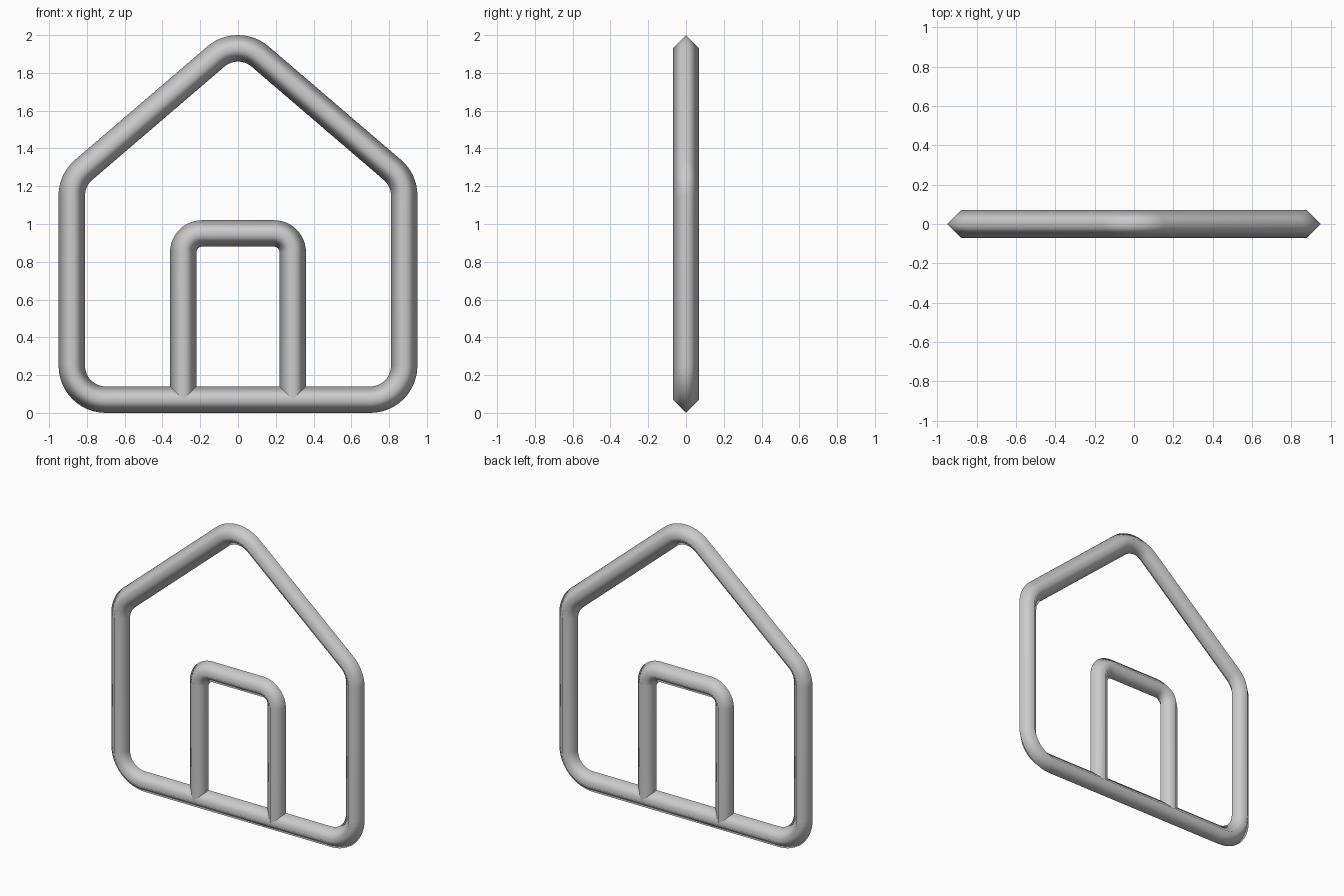
import bpy, bmesh, math

if "Cube" in bpy.data.objects:
    bpy.data.objects.remove(bpy.data.objects["Cube"])

R = 0.07          # half-width of the diamond-section tube
STEPS = 12        # segments per rounded corner

grey = bpy.data.materials.new("plain grey")
grey.diffuse_color = (0.6, 0.6, 0.6, 1)
grey.use_nodes = True
grey.node_tree.nodes["Principled BSDF"].inputs["Base Color"].default_value = grey.diffuse_color


def corner(cx, cz, r, a0, a1):
    """Rounded corner as (point, outward normal) pairs, angles in degrees."""
    out = []
    for i in range(STEPS + 1):
        a = math.radians(a0 + (a1 - a0) * i / STEPS)
        n = (math.cos(a), math.sin(a))
        out.append(((cx + r * n[0], cz + r * n[1]), n))
    return out


def tube(name, path, closed):
    """Sweep a four-sided diamond along a flat path in the xz plane."""
    bm = bmesh.new()
    rings = []
    for (x, z), (nx, nz) in path:
        rings.append([bm.verts.new((x + nx * u, v, z + nz * u))
                      for u, v in ((R, 0), (0, R), (-R, 0), (0, -R))])
    pairs = list(zip(rings, rings[1:]))
    if closed:
        pairs.append((rings[-1], rings[0]))
    for a, b in pairs:
        for k in range(4):
            j = (k + 1) % 4
            bm.faces.new((a[k], a[j], b[j], b[k]))
    bmesh.ops.recalc_face_normals(bm, faces=bm.faces)
    for f in bm.faces:
        f.smooth = True
    me = bpy.data.meshes.new(name)
    bm.to_mesh(me)
    bm.free()
    me.materials.append(grey)
    ob = bpy.data.objects.new(name, me)
    bpy.context.collection.objects.link(ob)


# House outline: walls, floor and pitched roof in one closed loop
pitch = math.degrees(math.atan2(0.60, 0.70))
tilt = 90 - pitch
house = (corner(0.70, 1.15, 0.18, 0, tilt)
         + corner(0, 1.75, 0.18, tilt, 180 - tilt)
         + corner(-0.70, 1.15, 0.18, 180 - tilt, 180)
         + corner(-0.70, 0.25, 0.18, 180, 270)
         + corner(0.70, 0.25, 0.18, 270, 360))
tube("house_outline", house, True)

# Door frame: open arch whose feet sink into the floor bar
door = ([((0.29, 0.07), (1, 0))]
        + corner(0.19, 0.85, 0.10, 0, 90)
        + corner(-0.19, 0.85, 0.10, 90, 180)
        + [((-0.29, 0.07), (-1, 0))])
tube("door_frame", door, False)
